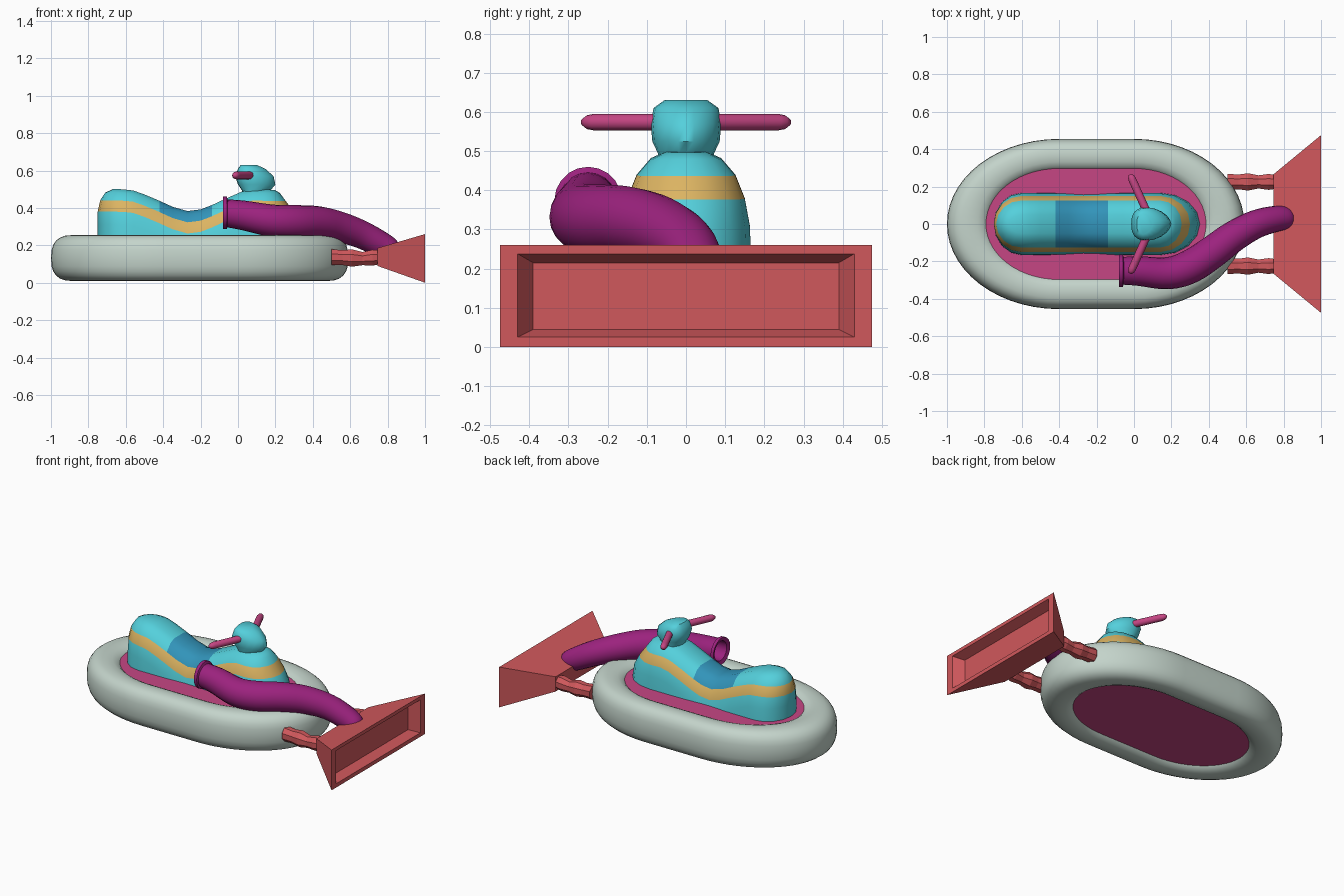
import bpy, bmesh, math
from mathutils import Vector

if "Cube" in bpy.data.objects:
    bpy.data.objects.remove(bpy.data.objects["Cube"])


def material(name, r, g, b):
    m = bpy.data.materials.new(name)
    lin = [((c / 255 + 0.055) / 1.055) ** 2.4 for c in (r, g, b)]
    m.diffuse_color = (*lin, 1)
    m.use_nodes = True
    m.node_tree.nodes["Principled BSDF"].inputs["Base Color"].default_value = m.diffuse_color
    return m


GREY = material("pale grey rubber", 196, 212, 203)
PINK = material("pink", 198, 70, 132)
CYAN = material("cyan", 84, 208, 220)
TAN = material("tan stripe", 220, 180, 98)
BLUE = material("seat blue", 50, 148, 186)
PURPLE = material("purple", 156, 34, 126)
RED = material("coral red", 208, 88, 92)


def loft(name, rings, mats, caps=(True, True), wrap=False, rule=None, strip=None, smooth=40):
    """Skin a list of equal-length rings; rule(level, centre) picks the material."""
    bm = bmesh.new()
    vs = [[bm.verts.new(p) for p in ring] for ring in rings]
    n = len(vs[0])
    for lv in range(len(vs) if wrap else len(vs) - 1):
        a, b = vs[lv], vs[(lv + 1) % len(vs)]
        for i in range(n):
            j = (i + 1) % n
            f = bm.faces.new((a[i], a[j], b[j], b[i]))
            if rule:
                f.material_index = rule(lv, f.calc_center_median())
    if not wrap:
        if caps[0]:
            bm.faces.new(vs[0])
        if strip is not None:  # top closed with cross strips around a mirror index
            t = vs[-1]
            for k in range(n // 2):
                q = [t[(strip - k) % n], t[(strip + k) % n],
                     t[(strip + k + 1) % n], t[(strip - k - 1) % n]]
                f = bm.faces.new(list(dict.fromkeys(q)))
                if rule:
                    f.material_index = rule(len(vs) - 1, f.calc_center_median())
        elif caps[1]:
            bm.faces.new(vs[-1])
    bmesh.ops.recalc_face_normals(bm, faces=bm.faces)
    me = bpy.data.meshes.new(name)
    bm.to_mesh(me)
    bm.free()
    for m in mats:
        me.materials.append(m)
    ob = bpy.data.objects.new(name, me)
    bpy.context.collection.objects.link(ob)
    if smooth:
        bpy.ops.object.select_all(action='DESELECT')
        ob.select_set(True)
        bpy.context.view_layer.objects.active = ob
        bpy.ops.object.shade_smooth_by_angle(angle=math.radians(smooth))
    return ob


def stadium(xs, left, right, w, n=8):
    """Plan outline: straight sides through xs, elliptical ends reaching left and right."""
    arc = [math.pi * i / n for i in range(n + 1)]
    pts = [(xs[0] - (xs[0] - left) * math.sin(t), w * math.cos(t)) for t in arc]
    pts += [(x, -w) for x in xs[1:-1]]
    pts += [(xs[-1] + (right - xs[-1]) * math.sin(t), -w * math.cos(t)) for t in arc]
    pts += [(x, w) for x in reversed(xs[1:-1])]
    return pts


def circle_x(x, y, z, r, n, rot=0.0):
    return [(x, y + r * math.cos(2 * math.pi * i / n + rot),
             z + r * math.sin(2 * math.pi * i / n + rot)) for i in range(n)]


def tube_rings(path, n):
    """Circles of radius path[i][3] square to the path."""
    pts = [Vector(p[:3]) for p in path]
    rings = []
    for i, p in enumerate(pts):
        t = (pts[min(i + 1, len(pts) - 1)] - pts[max(i - 1, 0)]).normalized()
        s = t.cross(Vector((0, 0, 1))).normalized()
        u = s.cross(t)
        rings.append([p + path[i][3] * (s * math.cos(a) + u * math.sin(a))
                      for a in (2 * math.pi * k / n for k in range(n))])
    return rings


def spline(path, steps):
    """Catmull-Rom resampling."""
    P = [Vector(p) for p in path]
    P = [2 * P[0] - P[1]] + P + [2 * P[-1] - P[-2]]
    out = []
    for i in range(1, len(P) - 2):
        a, b, c, d = P[i - 1:i + 3]
        for k in range(steps):
            t = k / steps
            out.append(0.5 * (2 * b + (c - a) * t + (2 * a - 5 * b + 4 * c - d) * t * t
                              + (3 * b - a - 3 * c + d) * t ** 3))
    return out + [P[-2]]


# Inflatable ring: squarish cross-section swept round the oval
def hull_ring(s, z):
    return [(x, y, z) for x, y in stadium((-0.4, 0.0), -0.4 - 0.6 * s, 0.59 * s, 0.455 * s, 28)]


section = []
for i in range(24):
    c, s = math.cos(math.tau * i / 24), math.sin(math.tau * i / 24)
    e = 2 / 2.6
    section.append((0.8 + 0.2 * math.copysign(abs(c) ** e, c),
                    0.132 + 0.123 * math.copysign(abs(s) ** e, s)))
loft("inflatable_ring", [hull_ring(s, z) for s, z in section], [GREY], wrap=True, smooth=60)

# Floor slab inside the ring
loft("floor", [hull_ring(0.69, 0.036), hull_ring(0.69, 0.229)], [PINK])

# Saddle body: outline levels dropped below a wavy top line
TOP = [(-0.62, .50), (-0.56, .493), (-0.5, .472), (-0.42, .438), (-0.35, .406), (-0.27, .383),
       (-0.2, .392), (-0.14, .415), (-0.06, .452), (0.02, .487), (0.08, .50), (0.17, .497)]


def top_z(x):
    x = min(max(x, TOP[0][0]), TOP[-1][0])
    for (x0, z0), (x1, z1) in zip(TOP, TOP[1:]):
        if x <= x1:
            return z0 + (z1 - z0) * (x - x0) / (x1 - x0)
    return TOP[-1][1]


XS = [-0.6] + [p[0] for p in TOP[1:-1]] + [0.14]
LEVELS = [(.168, -.75, .36, None), (.163, -.75, .34, .19), (.150, -.75, .30, .12),
          (.126, -.737, .255, .06), (.09, -.71, .225, .018), (.05, -.67, .195, 0)]
body = [[(x, y, 0.18 if d is None else max(top_z(x) - d, 0.185)) for x, y in stadium(XS, l, r, w)]
        for w, l, r, d in LEVELS]


def body_colour(level, c):
    if level == 2:
        return 1
    return 2 if level > 2 and -0.42 < c.x < -0.14 else 0


loft("saddle_body", body, [CYAN, TAN, BLUE], rule=body_colour, strip=4)

# Steering head: teardrop outline, pointed at the nose
head = []
for z, l, r, w in [(.46, .03, .15, .07), (.495, .02, .175, .072), (.525, 0, .2, .086),
                   (.57, -.015, .19, .09), (.61, 0, .145, .083), (.63, .015, .10, .055)]:
    m = l + (r - l) * 0.38
    head.append([(m + (r - m if math.cos(a) > 0 else m - l) * math.cos(a),
                  w * math.copysign(abs(math.sin(a)) ** (1.25 if math.cos(a) > 0 else 0.7),
                                    math.sin(a)), z)
                 for a in (math.tau * k / 20 for k in range(20))])
loft("steering_head", head, [CYAN], smooth=45)

# Handlebars
for side, name in ((1, "left_handlebar"), (-1, "right_handlebar")):
    path = [(.08, .04, .574, .021), (-.008, .235, .574, .021),
            (-.015, .252, .574, .018), (-.021, .265, .574, .008)]
    loft(name, tube_rings([(x, side * y, z, r) for x, y, z, r in path], 12), [PINK], smooth=60)

# Side hose curving down into the scoop
hose = [(-.062, -.25, .372, .074), (.03, -.252, .36, .079), (.18, -.263, .332, .086),
        (.30, -.228, .325, .090), (.42, -.15, .322, .088), (.53, -.068, .302, .083),
        (.65, -.002, .262, .076), (.76, .028, .208, .069), (.82, .03, .175, .058),
        (.845, .03, .16, .03)]
loft("hose", tube_rings(spline(hose, 4), 20), [PURPLE], caps=(False, True), smooth=60)

# Hollow flared mouth of the hose
loft("hose_mouth", [circle_x(x, -.25, .374, r, 20) for x, r in
                    ((.06, .055), (-.072, .062), (-.08, .086), (-.06, .086), (-.054, .07))],
     [PURPLE], caps=(True, False), smooth=35)


# Front scoop: flared box with a recessed face
def rect(x, y, z0, z1):
    return [(x, -y, z0), (x, y, z0), (x, y, z1), (x, -y, z1)]


loft("scoop", [rect(.745, .265, .09, .185), rect(1, .475, 0, .26), rect(1, .43, .025, .238),
               rect(.94, .39, .045, .215)], [RED], smooth=0)

# Knuckled arms joining scoop and ring
for y, name in ((.225, "left_arm"), (-.225, "right_arm")):
    loft(name, [circle_x(x, y, z, r, 8, math.pi / 8) for x, z, r in
                ((.50, .137, .046), (.56, .134, .043), (.61, .132, .050), (.665, .129, .038),
                 (.72, .134, .046), (.77, .137, .038))], [RED], smooth=0)
